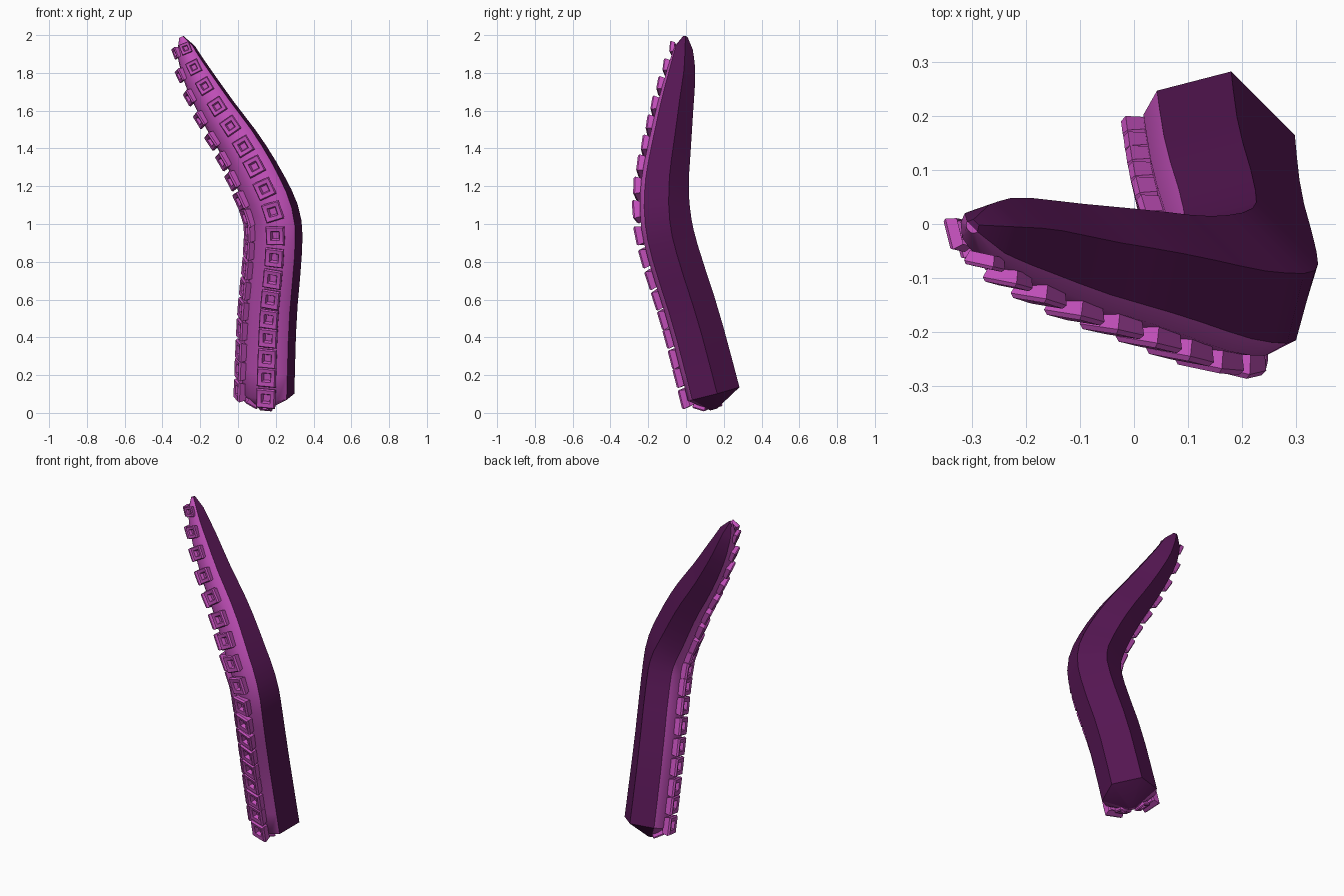
import bpy, bmesh, math
from mathutils import Vector

if "Cube" in bpy.data.objects:
    bpy.data.objects.remove(bpy.data.objects["Cube"])

# centre line: x, y, z, radius
PATH = [(.15, .14, .10, .155), (.165, .035, .5, .152), (.195, -.075, .85, .15),
        (.19, -.115, 1.03, .148), (.125, -.12, 1.2, .14), (.02, -.095, 1.4, .125),
        (-.11, -.065, 1.6, .107), (-.225, -.03, 1.8, .083), (-.277, -.017, 1.925, .055)]
START, END = (.135, .145, .018, .02), (-.30, -.005, 1.99, .014)
# cross-section: across, toward the sucker side
BACK = [(-1, 0), (-.55, -.8), (.55, -.8), (1, 0)]
FRONT = [(1, 0), (.9, .32), (.5, .66), (0, .74), (-.5, .66), (-.9, .32), (-1, 0)]
SUCKER_SIDE = Vector((-.7, -.7, 0))


def sample(u):
    """Smooth point and radius on the centre line, u from 0 to 1."""
    f = min(max(u, 0), 1) * (len(PATH) - 1)
    i = min(int(f), len(PATH) - 2)
    t = f - i
    p0, p1, p2, p3 = (Vector(PATH[min(max(k, 0), len(PATH) - 1)]) for k in range(i - 1, i + 3))
    p = .5 * (2 * p1 + (p2 - p0) * t + (2 * p0 - 5 * p1 + 4 * p2 - p3) * t * t
              + (3 * p1 - p0 - 3 * p2 + p3) * t ** 3)
    return p


def frame(u):
    """Position, radius, across, outward and along directions."""
    p = sample(u)
    t = (sample(u + .02) - sample(u - .02)).to_3d().normalized()
    n = (SUCKER_SIDE - t * SUCKER_SIDE.dot(t)).normalized()
    return p.to_3d(), p[3], n.cross(t), n, t


def material(name, color):
    m = bpy.data.materials.new(name)
    m.diffuse_color = (*color, 1)
    m.use_nodes = True
    m.node_tree.nodes["Principled BSDF"].inputs["Base Color"].default_value = m.diffuse_color
    return m


def finish(bm, name, mat, angle):
    bmesh.ops.recalc_face_normals(bm, faces=bm.faces)
    me = bpy.data.meshes.new(name)
    bm.to_mesh(me)
    bm.free()
    ob = bpy.data.objects.new(name, me)
    bpy.context.collection.objects.link(ob)
    me.materials.append(mat)
    bpy.ops.object.select_all(action='DESELECT')
    ob.select_set(True)
    bpy.context.view_layer.objects.active = ob
    bpy.ops.object.shade_smooth_by_angle(angle=math.radians(angle))


def bridge(bm, a, b, closed=False):
    for i in range(len(a) if closed else len(a) - 1):
        j = (i + 1) % len(a)
        bm.faces.new((a[i], a[j], b[j], b[i]))


def loft(name, section, mat):
    bm = bmesh.new()
    stations = [frame(i / 20) for i in range(21)]
    first, last = stations[0], stations[-1]
    stations.insert(0, (Vector(START[:3]), START[3], *first[2:]))
    stations.append((Vector(END[:3]), END[3], *last[2:]))
    rows = [[bm.verts.new(p + r * (b * x + n * y)) for x, y in section]
            for p, r, b, n, t in stations]
    for a, b in zip(rows, rows[1:]):
        bridge(bm, a, b)
    bm.faces.new(rows[0])
    bm.faces.new(rows[-1])
    finish(bm, name, mat, 50)


def sucker(bm, c, across, out, along, s):
    # square cup: flared wall, rim, recessed floor
    rings = []
    for size, h in ((.42, -.12), (.5, .22), (.44, .32), (.24, .28), (.17, .08)):
        rings.append([bm.verts.new(c + s * (across * x * size + along * y * size + out * h))
                      for x, y in ((-1, -1), (1, -1), (1, 1), (-1, 1))])
    for a, b in zip(rings, rings[1:]):
        bridge(bm, a, b, True)
    bm.faces.new(rings[-1])


dark = material("dark_purple", (.09, .008, .085))
pink = material("pink_purple", (.55, .08, .5))

# tentacle skin
loft("tentacle_back", BACK, dark)
loft("tentacle_underside", FRONT, pink)

# two columns of suckers
ROWS = 18
bm = bmesh.new()
heights = [sample(i / 400)[2] for i in range(401)]
for k in range(ROWS):
    z = .115 + (1.925 - .115) * k / (ROWS - 1)
    u = min(range(401), key=lambda i: abs(heights[i] - z)) / 400
    p, r, b, n, t = frame(u)
    for side in (-1, 1):
        out = (n + b * side * .6).normalized()
        c = p + r * (b * side * .62 + n * .57)
        sucker(bm, c, t.cross(out), out, t, .035 + .45 * r)
# suckers on the rounded lower end
p, r, b, n, t = frame(0)
for side in (-1, 1):
    out = (n * .5 - t + b * side * .3).normalized()
    along = (t + out * -t.dot(out)).normalized()
    sucker(bm, p + b * side * .05 + n * .055 - t * .042, along.cross(out), out, along, .07)
finish(bm, "suckers", pink, 35)
